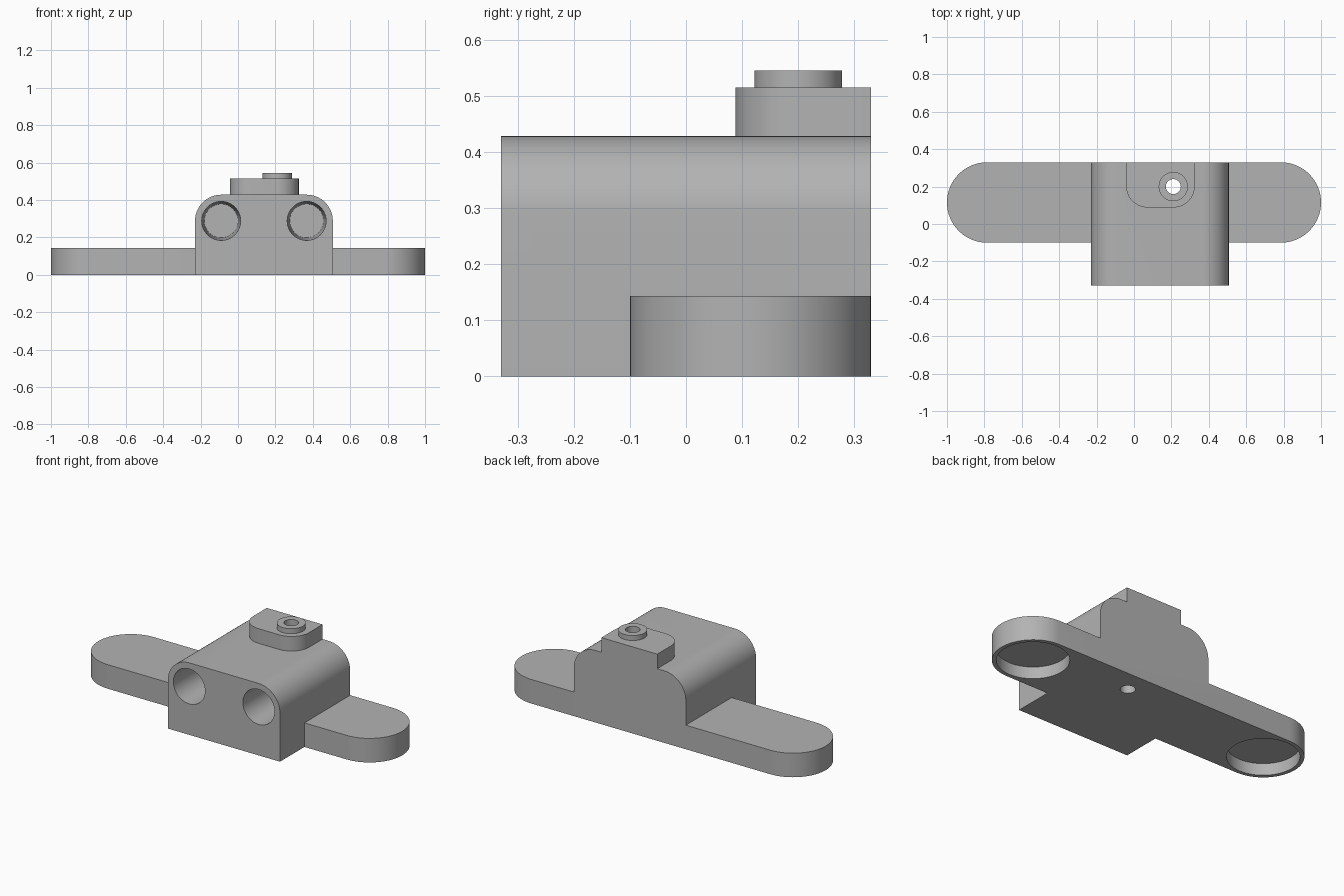
import bpy, bmesh
from math import sin, cos, pi, radians
from mathutils import Matrix, Vector

cube = bpy.data.objects.get("Cube")
if cube:
    bpy.data.objects.remove(cube, do_unlink=True)

grey = bpy.data.materials.new("plain grey")
grey.use_nodes = True
COLOUR = (0.45, 0.45, 0.45, 1)
grey.diffuse_color = COLOUR
grey.node_tree.nodes["Principled BSDF"].inputs["Base Color"].default_value = COLOUR


def arc(cx, cy, r, start, end, steps=16):
    """Points along an arc, angles in degrees."""
    angles = [radians(start + (end - start) * i / steps) for i in range(steps + 1)]
    return [(cx + r * cos(a), cy + r * sin(a)) for a in angles]


def make_object(name, bm):
    bmesh.ops.recalc_face_normals(bm, faces=bm.faces)
    mesh = bpy.data.meshes.new(name)
    bm.to_mesh(mesh)
    bm.free()
    mesh.materials.append(grey)
    obj = bpy.data.objects.new(name, mesh)
    bpy.context.collection.objects.link(obj)
    return obj


def prism(name, outline, place, extrude):
    """Extrude a 2D outline; place maps each outline point into space."""
    bm = bmesh.new()
    face = bm.faces.new([bm.verts.new(place(u, v)) for u, v in outline])
    grown = bmesh.ops.extrude_face_region(bm, geom=[face])["geom"]
    top = [g for g in grown if isinstance(g, bmesh.types.BMVert)]
    bmesh.ops.translate(bm, verts=top, vec=Vector(extrude))
    return make_object(name, bm)


def upright(name, outline, z0, z1):
    return prism(name, outline, lambda u, v: (u, v, z0), (0, 0, z1 - z0))


def cylinder(name, x, y, r, z0, z1):
    return upright(name, arc(x, y, r, 0, 360, 64)[:-1], z0, z1)


def combine(target, other, operation):
    mod = target.modifiers.new(other.name, "BOOLEAN")
    mod.operation, mod.solver, mod.object = operation, "EXACT", other
    bpy.context.view_layer.objects.active = target
    bpy.ops.object.modifier_apply(modifier=mod.name)
    bpy.data.objects.remove(other, do_unlink=True)


BACK = 0.33
END_X, END_Y, END_R = 0.785, 0.115, 0.215
PIN_X, PIN_Y = 0.21, 0.203
BORES, BORE_Z = (-0.09, 0.367), 0.288

# Long base plate with round ends
bracket = upright("mounting_bracket",
                  arc(END_X, END_Y, END_R, -90, 90, 32) + arc(-END_X, END_Y, END_R, 90, 270, 32),
                  0, 0.143)

# Central block with rounded top edges
block = prism("block",
              [(-0.23, 0), (0.507, 0)] + arc(BORES[1], BORE_Z, 0.14, 0, 90)
              + arc(BORES[0], BORE_Z, 0.14, 90, 180),
              lambda u, v: (u, -BACK, v), (0, 2 * BACK, 0))

# Raised pad with rounded front corners, and its round boss
pad = upright("pad",
              [(0.325, BACK), (-0.042, BACK)] + arc(0.073, PIN_Y, 0.115, 180, 270)
              + arc(PIN_X, PIN_Y, 0.115, 270, 360), 0.36, 0.515)
boss = cylinder("boss", PIN_X, PIN_Y - 0.003, 0.078, 0.47, 0.545)
for part in (block, pad, boss):
    combine(bracket, part, "UNION")

# Screw hole from top to bottom, and round recesses under both ends
combine(bracket, cylinder("screw_hole", PIN_X, PIN_Y - 0.003, 0.04, -0.1, 0.7), "DIFFERENCE")
for side in (-1, 1):
    combine(bracket, cylinder("recess", side * END_X, END_Y, 0.192, -0.1, 0.07), "DIFFERENCE")

# Slightly tapered blind bores in the front
for x in BORES:
    bm = bmesh.new()
    mouth, depth, lead = 0.104, 0.55, 0.055
    slope = 0.014 / depth
    bmesh.ops.create_cone(bm, cap_ends=True, segments=64, radius1=mouth + slope * lead,
                          radius2=mouth - slope * depth, depth=depth + lead)
    turn = Matrix.Rotation(radians(-90), 4, "X")
    shift = Matrix.Translation((x, -BACK + (depth - lead) / 2, BORE_Z))
    bmesh.ops.transform(bm, matrix=shift @ turn, verts=bm.verts)
    combine(bracket, make_object("bore", bm), "DIFFERENCE")

# Merge leftover flat seams and smooth the round walls
bm = bmesh.new()
bm.from_mesh(bracket.data)
bmesh.ops.remove_doubles(bm, verts=bm.verts, dist=0.0001)
bmesh.ops.dissolve_limit(bm, angle_limit=radians(0.5), verts=bm.verts, edges=bm.edges)
bm.to_mesh(bracket.data)
bm.free()
bpy.ops.object.select_all(action="DESELECT")
bracket.select_set(True)
bpy.context.view_layer.objects.active = bracket
bpy.ops.object.shade_smooth_by_angle(angle=radians(30))
